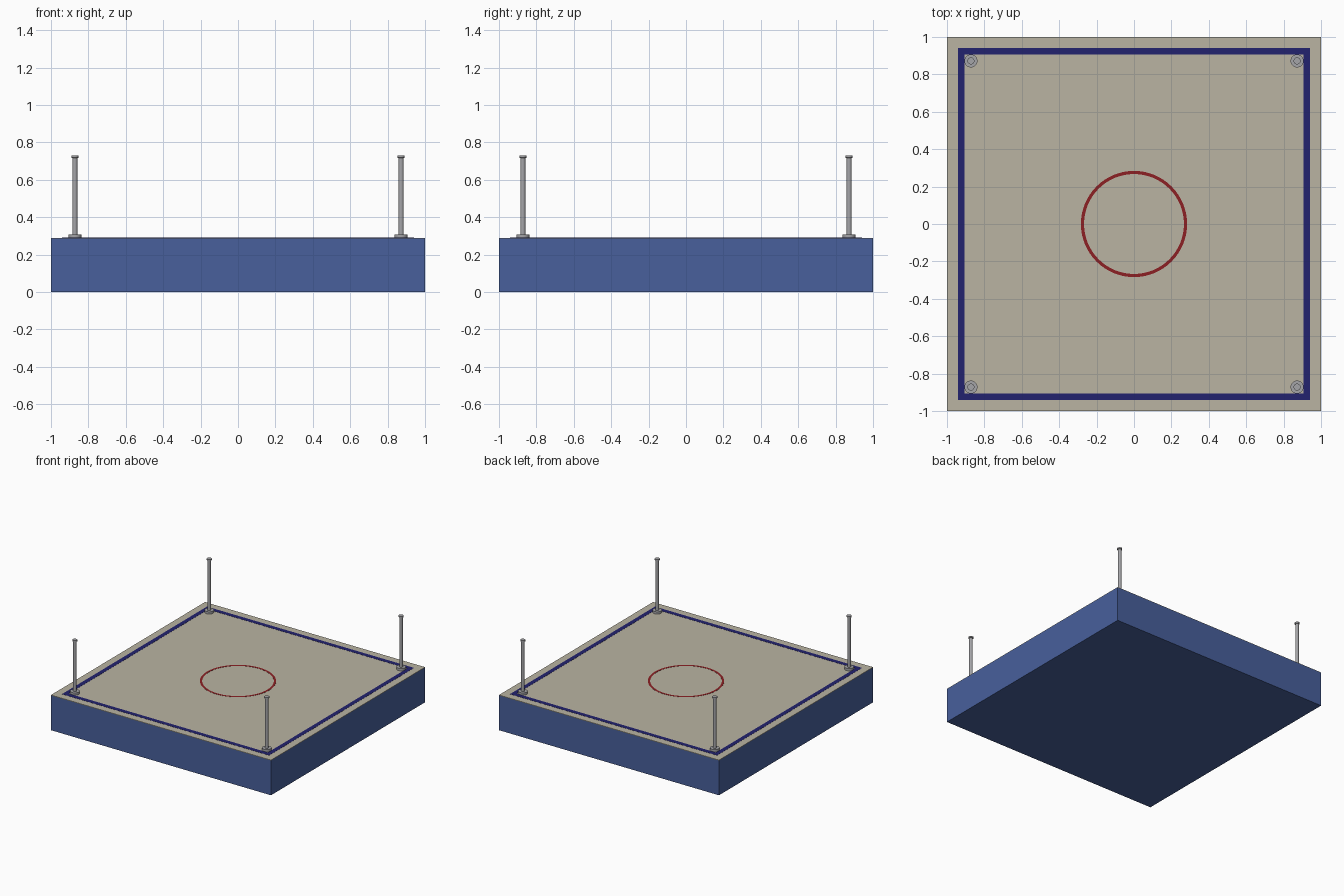
import bpy, bmesh, math

if "Cube" in bpy.data.objects:
    bpy.data.objects.remove(bpy.data.objects["Cube"])


def material(name, srgb):
    m = bpy.data.materials.new(name)
    lin = [((c / 255 + 0.055) / 1.055) ** 2.4 for c in srgb]
    m.diffuse_color = (*lin, 1)
    m.use_nodes = True
    m.node_tree.nodes["Principled BSDF"].inputs["Base Color"].default_value = m.diffuse_color
    return m


BLUE = material("skirt blue", (72, 96, 156))
BEIGE = material("canvas beige", (186, 180, 162))
NAVY = material("border navy", (34, 34, 110))
RED = material("circle red", (140, 32, 36))
STEEL = material("post steel", (165, 165, 168))

HALF, TOP = 1.0, 0.289


def finish(name, bm, mat):
    bmesh.ops.recalc_face_normals(bm, faces=bm.faces)
    me = bpy.data.meshes.new(name)
    bm.to_mesh(me)
    bm.free()
    me.materials.append(mat)
    ob = bpy.data.objects.new(name, me)
    bpy.context.collection.objects.link(ob)
    return ob


def slab(name, z0, z1, mat):
    bm = bmesh.new()
    bmesh.ops.create_cube(bm, size=1)
    bmesh.ops.scale(bm, vec=(2 * HALF, 2 * HALF, z1 - z0), verts=bm.verts)
    bmesh.ops.translate(bm, vec=(0, 0, (z0 + z1) / 2), verts=bm.verts)
    return finish(name, bm, mat)


def ring_plate(name, r_in, r_out, n, phase, mat, height=0.001):
    """Thin flat closed band with n sides, resting on the canvas."""
    bm = bmesh.new()
    loops = []
    for r, z in ((r_in, TOP), (r_out, TOP), (r_out, TOP + height), (r_in, TOP + height)):
        loops.append([bm.verts.new((r * math.cos(phase + math.tau * i / n),
                                    r * math.sin(phase + math.tau * i / n), z))
                      for i in range(n)])
    for k in range(4):
        a, b = loops[k], loops[(k + 1) % 4]
        for i in range(n):
            j = (i + 1) % n
            bm.faces.new((a[i], a[j], b[j], b[i]))
    return finish(name, bm, mat)


def lathe(name, profile, x, y, mat, n=24):
    """Closed turned solid from (radius, z) pairs."""
    bm = bmesh.new()
    loops = [[bm.verts.new((x + r * math.cos(math.tau * i / n),
                            y + r * math.sin(math.tau * i / n), z))
              for i in range(n)] for r, z in profile]
    for a, b in zip(loops, loops[1:]):
        for i in range(n):
            j = (i + 1) % n
            bm.faces.new((a[i], a[j], b[j], b[i]))
    bm.faces.new(loops[0])
    bm.faces.new(loops[-1])
    ob = finish(name, bm, mat)
    bpy.ops.object.select_all(action='DESELECT')
    ob.select_set(True)
    bpy.context.view_layer.objects.active = ob
    bpy.ops.object.shade_smooth_by_angle(angle=math.radians(30))
    return ob


# Platform: skirted box with a thin canvas on top
slab("platform_skirt", 0, TOP - 0.004, BLUE)
slab("canvas", TOP - 0.004, TOP, BEIGE)

# Painted markings
R2 = math.sqrt(2)
ring_plate("border_stripe", 0.905 * R2, 0.941 * R2, 4, math.pi / 4, NAVY)
ring_plate("centre_circle", 0.267, 0.284, 64, 0, RED)

# Corner posts: foot flange, shaft and cap
POST = [(0.035, TOP), (0.035, 0.308), (0.0135, 0.308),
        (0.0135, 0.716), (0.019, 0.718), (0.019, 0.729)]
for side, sx in (("left", -1), ("right", 1)):
    for end, sy in (("front", -1), ("back", 1)):
        lathe(f"corner_post_{end}_{side}", POST, 0.872 * sx, 0.872 * sy, STEEL)
